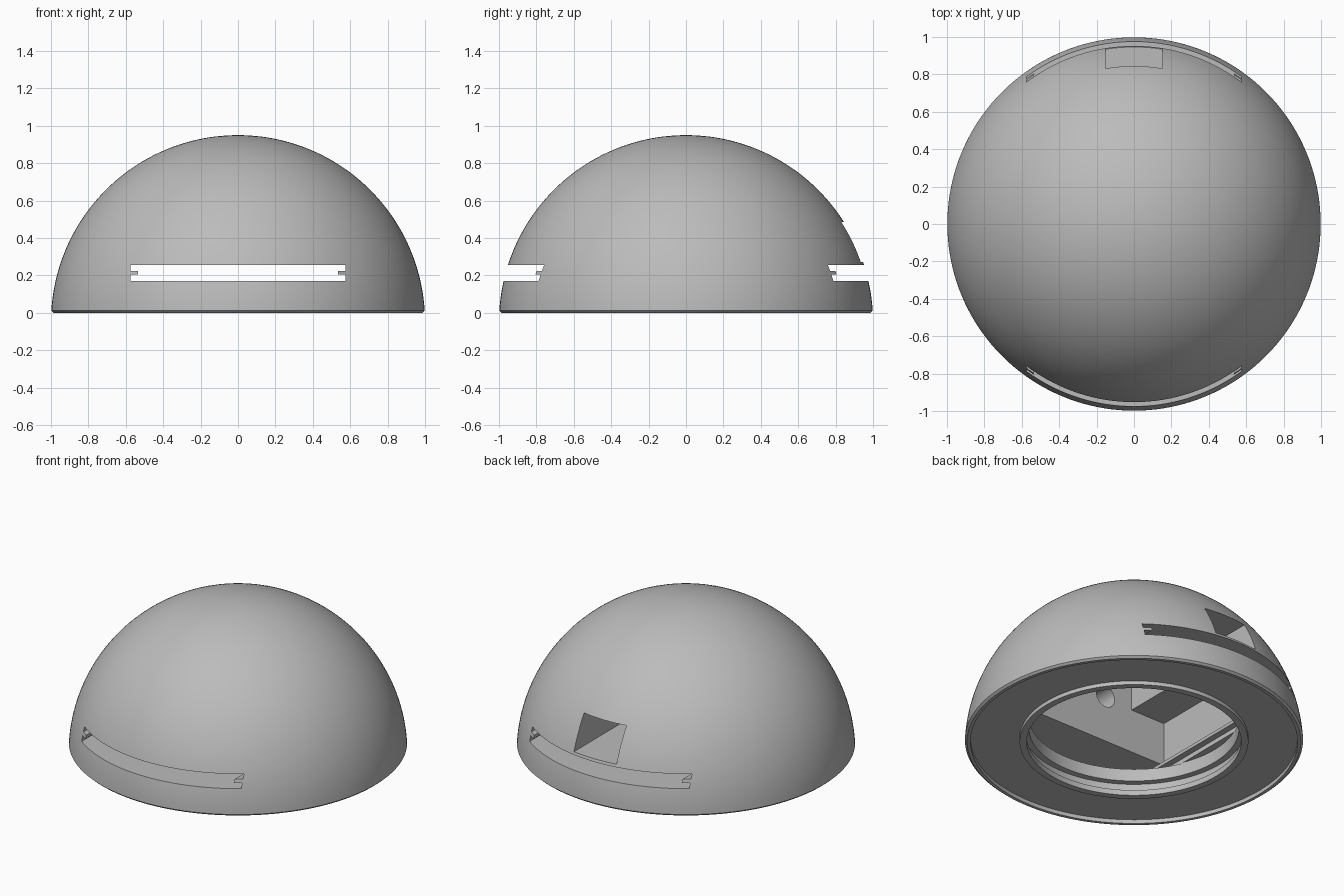
import bpy, bmesh, math
from mathutils import Matrix, Vector

cube = bpy.data.objects.get("Cube")
if cube:
    bpy.data.objects.remove(cube, do_unlink=True)

grey = bpy.data.materials.new("plain_grey")
grey.use_nodes = True
colour = (0.5, 0.5, 0.5, 1)
grey.diffuse_color = colour
grey.node_tree.nodes["Principled BSDF"].inputs["Base Color"].default_value = colour


def make_object(name, bm):
    bmesh.ops.recalc_face_normals(bm, faces=bm.faces)
    mesh = bpy.data.meshes.new(name)
    bm.to_mesh(mesh)
    bm.free()
    mesh.materials.append(grey)
    obj = bpy.data.objects.new(name, mesh)
    bpy.context.collection.objects.link(obj)
    return obj


def lathe(name, profile, steps=160):
    bm = bmesh.new()
    verts = [bm.verts.new((r, 0, z)) for r, z in profile]
    edges = [bm.edges.new(pair) for pair in zip(verts, verts[1:])]
    bmesh.ops.spin(bm, geom=verts + edges, axis=(0, 0, 1), cent=(0, 0, 0),
                   angle=math.tau, steps=steps)
    bmesh.ops.remove_doubles(bm, verts=bm.verts, dist=0.0002)
    return make_object(name, bm)


def prism(name, half_profile, y0, y1):
    """Extrude a left-right symmetric x-z outline along y."""
    outline = half_profile + [(-x, z) for x, z in reversed(half_profile)]
    bm = bmesh.new()
    face = bm.faces.new([bm.verts.new((x, y0, z)) for x, z in outline])
    moved = bmesh.ops.extrude_face_region(bm, geom=[face])["geom"]
    bmesh.ops.translate(bm, vec=Vector((0, y1 - y0, 0)),
                        verts=[v for v in moved if isinstance(v, bmesh.types.BMVert)])
    return make_object(name, bm)


def bore(name, x, y, z, radius, depth):
    bm = bmesh.new()
    bmesh.ops.create_cone(bm, cap_ends=True, segments=32, radius1=radius, radius2=radius,
                          depth=depth, matrix=Matrix.Translation((x, y, z))
                          @ Matrix.Rotation(math.pi / 2, 4, "X"))
    return make_object(name, bm)


# Dome with a recessed underside, a raised ring and a grooved round opening
centre_z = -0.05
start = math.asin(0.062)
dome_curve = [(math.cos(a), centre_z + math.sin(a)) for a in
              (math.pi / 2 + (start - math.pi / 2) * i / 48 for i in range(49))]
dome_curve[0] = (0, 0.95)
underside = [(0.985, 0), (0.965, 0), (0.965, 0.025), (0.675, 0.025), (0.675, 0),
             (0.633, 0), (0.633, 0.035), (0.66, 0.035), (0.66, 0.09),
             (0.62, 0.09), (0.62, 0.175), (0, 0.175)]
dome = lathe("dome", dome_curve + underside)

# Front-to-back tray tunnel with a thin rail on each side
cutters = [prism("tray_tunnel", [(0.575, 0.17), (0.575, 0.204), (0.535, 0.204),
                                 (0.535, 0.225), (0.575, 0.225), (0.575, 0.255)], -1.2, 1.2)]
# Stepped inner chamber
cutters.append(prism("inner_chamber", [(0.6, 0.25), (0.6, 0.54), (0.35, 0.54),
                                       (0.35, 0.72)], -0.44, 0.44))
# Square window in the back
cutters.append(prism("back_window", [(0.153, 0.272), (0.153, 0.485)], 0.4, 1.2))
# Round sockets in the chamber's front wall
for side in (-1, 1):
    cutters.append(bore("wall_socket", side * 0.15, -0.5, 0.56, 0.07, 0.2))

bpy.context.view_layer.objects.active = dome
for cutter in cutters:
    cut = dome.modifiers.new(cutter.name, "BOOLEAN")
    cut.operation = "DIFFERENCE"
    cut.solver = "EXACT"
    cut.object = cutter
    bpy.ops.object.modifier_apply(modifier=cut.name)
    bpy.data.objects.remove(cutter, do_unlink=True)

bpy.ops.object.select_all(action="DESELECT")
dome.select_set(True)
bpy.ops.object.shade_smooth_by_angle(angle=math.radians(30))
